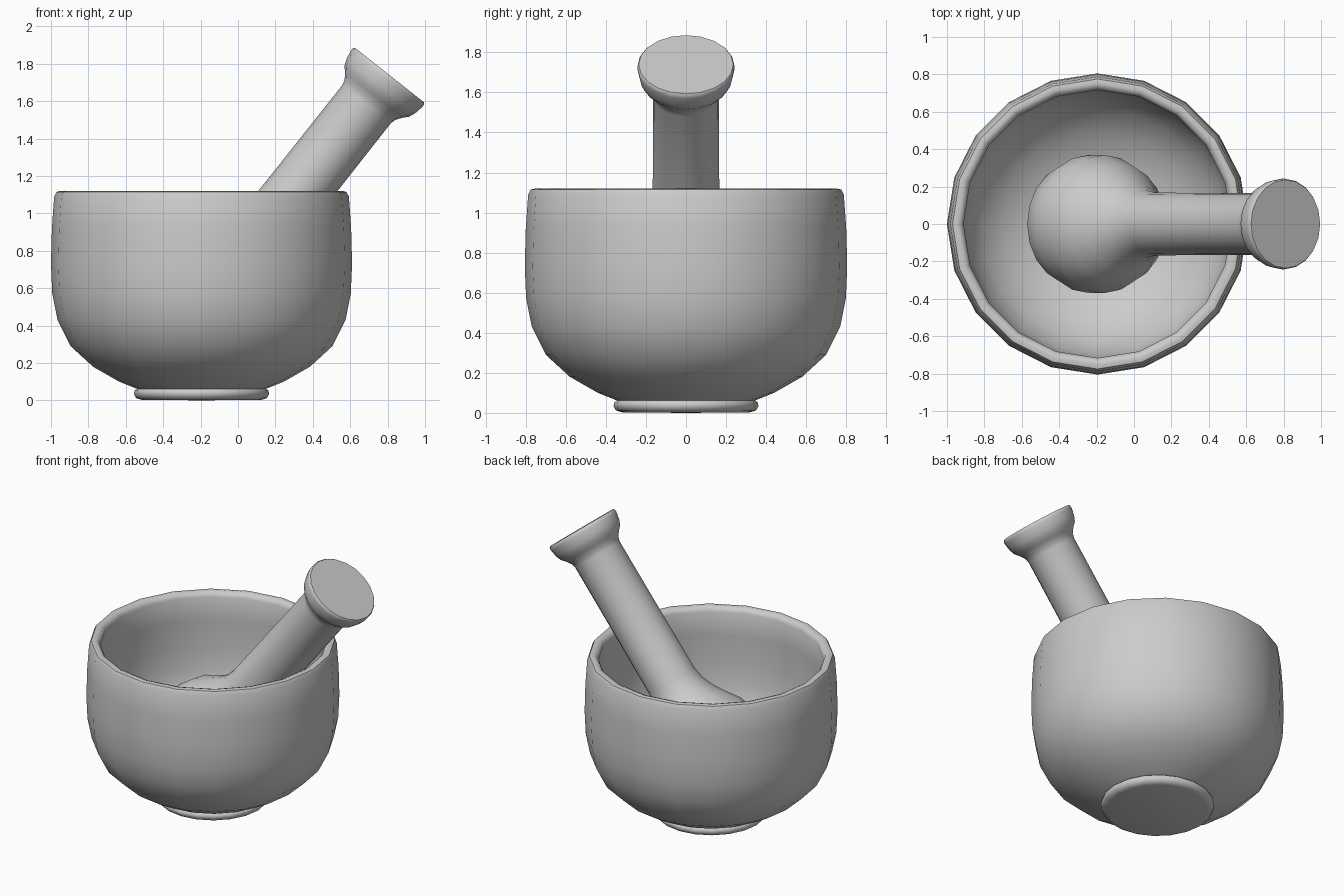
import bpy, bmesh, math
from mathutils import Vector

if "Cube" in bpy.data.objects:
    bpy.data.objects.remove(bpy.data.objects["Cube"])


def lathe(name, profile, sides, origin, axis):
    """Revolve (radius, height) points around an axis; radius 0 makes a pole."""
    bm = bmesh.new()
    rot = Vector((0, 0, 1)).rotation_difference(Vector(axis))
    place = lambda p: rot @ Vector(p) + Vector(origin)
    rings = []
    for r, h in profile:
        if r == 0:
            rings.append([bm.verts.new(place((0, 0, h)))] * sides)
        else:
            rings.append([bm.verts.new(place((r * math.cos(math.tau * i / sides),
                                              r * math.sin(math.tau * i / sides), h)))
                          for i in range(sides)])
    for a, b in zip(rings, rings[1:]):
        for i in range(sides):
            j = (i + 1) % sides
            bm.faces.new(list(dict.fromkeys((a[i], a[j], b[j], b[i]))))
    bmesh.ops.recalc_face_normals(bm, faces=bm.faces)
    mesh = bpy.data.meshes.new(name)
    bm.to_mesh(mesh)
    bm.free()
    obj = bpy.data.objects.new(name, mesh)
    bpy.context.collection.objects.link(obj)
    bpy.ops.object.select_all(action='DESELECT')
    obj.select_set(True)
    bpy.context.view_layer.objects.active = obj
    bpy.ops.object.shade_smooth_by_angle(angle=math.radians(50))
    return obj


# Bowl: foot, outer wall, rounded rim, then the inner wall down to the floor
bowl = [(0, 0), (0.32, 0.003), (0.35, 0.012), (0.362, 0.035), (0.358, 0.052), (0.345, 0.062),
        (0.44, 0.10), (0.58, 0.18), (0.70, 0.29), (0.77, 0.43), (0.798, 0.57),
        (0.805, 0.73), (0.80, 0.92), (0.788, 1.09), (0.775, 1.115), (0.752, 1.12),
        (0.73, 1.112), (0.716, 1.085), (0.725, 0.92), (0.728, 0.73), (0.72, 0.58),
        (0.69, 0.45), (0.62, 0.33), (0.51, 0.23), (0.37, 0.15), (0.20, 0.105), (0, 0.09)]
lathe("mortar_bowl", bowl, 20, (-0.195, 0, 0), (0, 0, 1))

# Pestle: ball head, filleted into the handle, flared flat cap (heights from head centre)
R, top = 0.375, 1.63
head = [(R * math.sin(math.radians(a)), -R * math.cos(math.radians(a)))
        for a in range(20, 121, 20)]
pestle = ([(0, -R)] + head
          + [(0.265, 0.27), (0.215, 0.345), (0.182, 0.42), (0.168, 0.50), (0.166, 0.9)]
          + [(r, top + h) for r, h in [(0.165, -0.20), (0.172, -0.17), (0.195, -0.137),
                                       (0.22, -0.11), (0.234, -0.075), (0.243, -0.025),
                                       (0.242, -0.008), (0.236, 0), (0, 0)]])
lathe("pestle", pestle, 20, (-0.2, 0, 0.46), (0.62, 0, 0.785))
